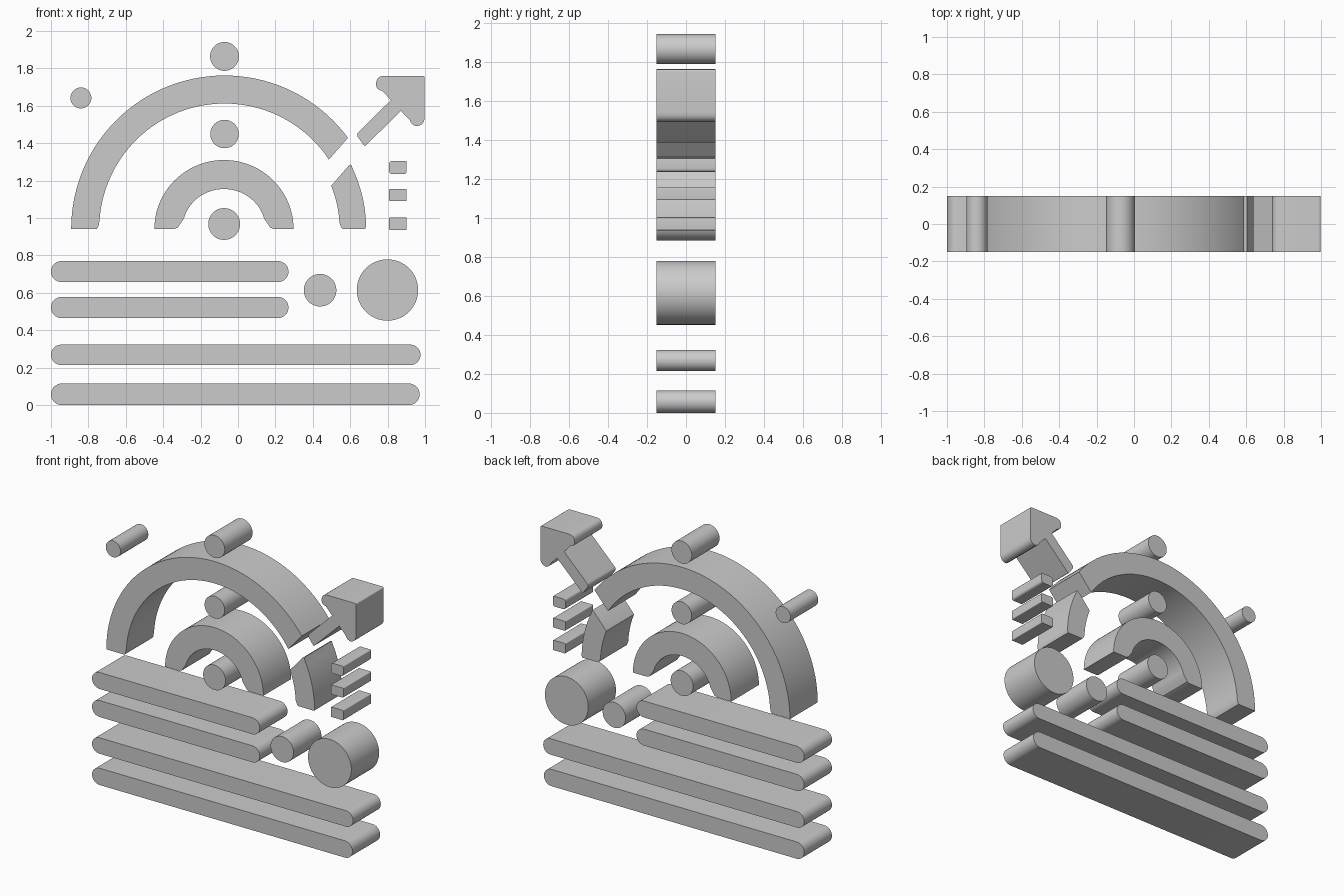
import bpy, bmesh
from math import sin, cos, pi, radians, atan2

if "Cube" in bpy.data.objects:
    bpy.data.objects.remove(bpy.data.objects["Cube"])

DEPTH = 0.15  # half thickness


def prism(name, pts):
    """Extrude a closed x-z profile through the full thickness."""
    bm = bmesh.new()
    face = bm.faces.new([bm.verts.new((x, -DEPTH, z)) for x, z in pts])
    ext = bmesh.ops.extrude_face_region(bm, geom=[face])
    verts = [v for v in ext["geom"] if isinstance(v, bmesh.types.BMVert)]
    bmesh.ops.translate(bm, verts=verts, vec=(0, 2 * DEPTH, 0))
    bmesh.ops.recalc_face_normals(bm, faces=bm.faces[:])
    me = bpy.data.meshes.new(name)
    bm.to_mesh(me)
    bm.free()
    ob = bpy.data.objects.new(name, me)
    bpy.context.collection.objects.link(ob)
    bpy.ops.object.select_all(action='DESELECT')
    ob.select_set(True)
    bpy.context.view_layer.objects.active = ob
    bpy.ops.object.shade_smooth_by_angle(angle=radians(30))
    return ob


def arc(cx, cz, rx, a0, a1, n=48, rz=None):
    rz = rx if rz is None else rz
    return [(cx + rx * cos(radians(a0 + (a1 - a0) * i / n)),
             cz + rz * sin(radians(a0 + (a1 - a0) * i / n))) for i in range(n + 1)]


def rounded(corners, n=6):
    """Round each (x, z, cut) corner with a quadratic curve."""
    out = []
    for i, (x, z, r) in enumerate(corners):
        if r == 0:
            out.append((x, z))
            continue
        ends = []
        for j in (i - 1, (i + 1) % len(corners)):
            a = atan2(corners[j][1] - z, corners[j][0] - x)
            ends.append((x + r * cos(a), z + r * sin(a)))
        (ax, az), (bx, bz) = ends
        for k in range(n + 1):
            t = k / n
            u, v, w = (1 - t) ** 2, 2 * t * (1 - t), t * t
            out.append((u * ax + v * x + w * bx, u * az + v * z + w * bz))
    return out


# Round discs
for name, x, z, r in [("left_dot", -0.84, 1.642, 0.056),
                      ("top_dot", -0.072, 1.864, 0.077),
                      ("middle_dot", -0.072, 1.449, 0.076),
                      ("centre_dot", -0.074, 0.968, 0.085),
                      ("medium_disc", 0.439, 0.614, 0.087),
                      ("large_disc", 0.799, 0.615, 0.164)]:
    prism(name, arc(x, z, r, 0, 360, 64)[:-1])

# Round-ended horizontal bars
for i, (x1, z0, z1) in enumerate([(0.27, 0.657, 0.77), (0.27, 0.465, 0.578),
                                  (0.976, 0.214, 0.323), (0.971, 0.0, 0.115)]):
    r, zc = (z1 - z0) / 2, (z0 + z1) / 2
    prism(f"bar_{i + 1}", arc(x1 - r, zc, r, -90, 90, 16) + arc(-1 + r, zc, r, 90, 270, 16))

# Large arch, and its offset lower right section
CX, CZ = -0.072, 0.942
prism("large_arch", arc(CX, CZ, 0.82, 36.4, 180) + [(-0.755, 0.942), (-0.746, 0.955)]
      + arc(CX, CZ, 0.67, 176, 33.6))
prism("arch_section", arc(CX, CZ, 0.757, 1, 25, 12) + [(0.605, 1.286), (0.592, 1.28)]
      + arc(CX, CZ, 0.615, 22, 3, 10) + [(0.553, 0.948), (0.562, 0.942), (0.68, 0.942)])

# Small arch with eased inner feet
prism("small_arch", arc(CX - 0.003, CZ, 0.372, 0, 180, 48, 0.368)
      + [(-0.34, 0.942), (-0.322, 0.949), (-0.31, 0.967)]
      + arc(CX - 0.003, CZ, 0.222, 165, 15, 32, 0.213)
      + [(0.16, 0.967), (0.172, 0.949), (0.19, 0.942)])

# Diagonal arrow
prism("arrow", rounded([(0.998, 1.76, 0.012), (0.738, 1.76, 0.045), (0.738, 1.682, 0.036),
                        (0.865, 1.677, 0), (0.631, 1.446, 0.02), (0.678, 1.383, 0.008),
                        (0.917, 1.617, 0), (0.917, 1.491, 0.05), (0.998, 1.491, 0.05)]))

# Stacked small blocks
for i, (z0, z1) in enumerate([(1.235, 1.305), (1.09, 1.155), (0.935, 1.003)]):
    c = 0.018 if i == 0 else 0.006
    prism(f"small_block_{i + 1}", rounded([(0.808, z0, c), (0.902, z0, c),
                                           (0.902, z1, 0.006), (0.808, z1, c)], 4))
